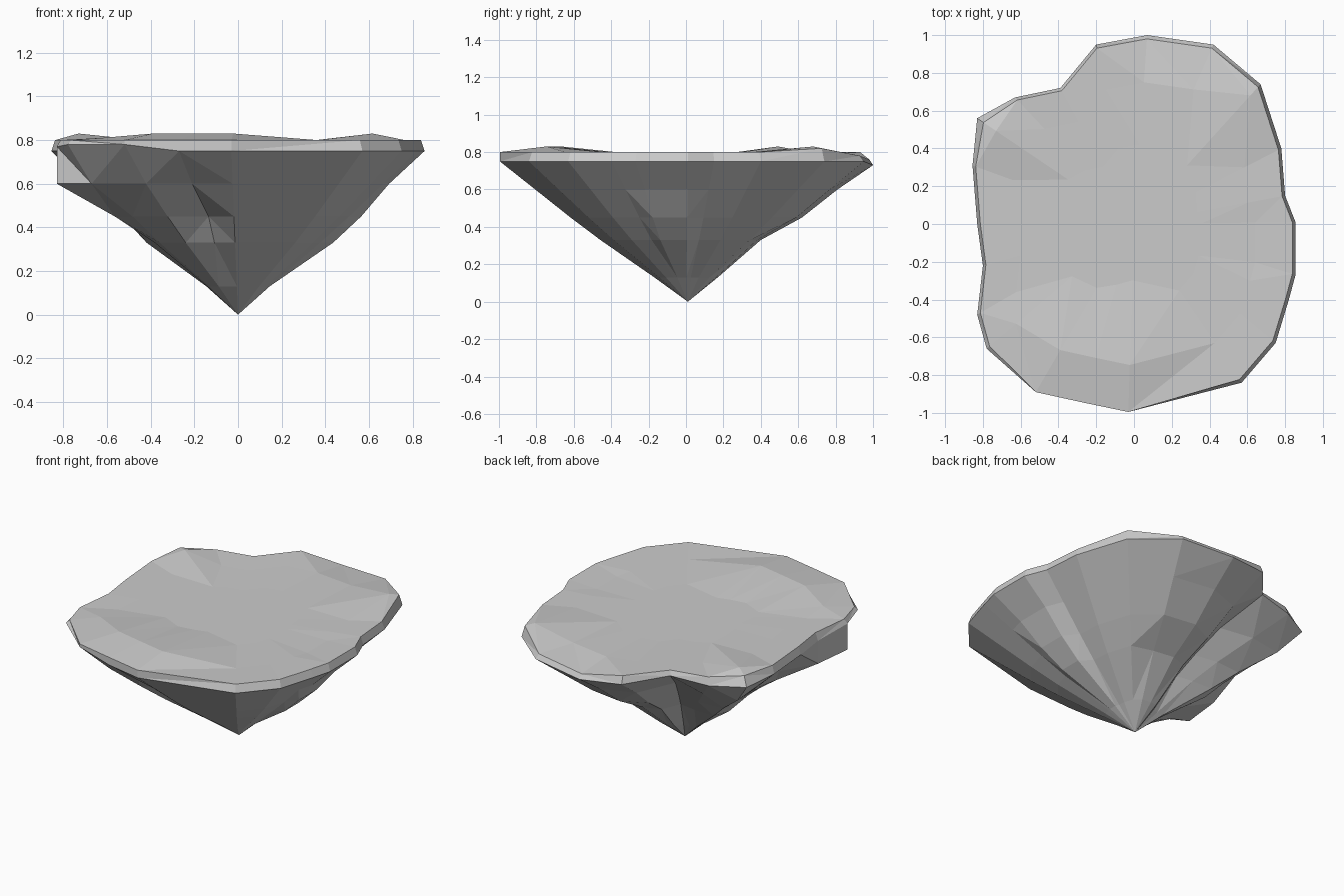
import bpy, bmesh

# Plan outline of the rock, counter-clockwise from the front
outline = [(-.03, -.995), (.57, -.84), (.75, -.63), (.82, -.40), (.855, -.27), (.855, .01),
           (.80, .15), (.78, .40), (.67, .74), (.42, .95), (.07, 1.0), (-.20, .95),
           (-.39, .72), (-.63, .67), (-.83, .56), (-.855, .31), (-.83, 0), (-.80, -.22),
           (-.83, -.48), (-.78, -.66), (-.52, -.89), (-.27, -.945)]
N = len(outline)

# Each ring: height, scale, {index: scale override}, {index: height override}
rings = [
    (.13, .17, {12: .15, 13: .15}, {}),
    (.33, .46, {4: .51, 5: .51, 9: .40, 10: .40, 11: .38, 12: .33, 13: .38,
                15: .49, 21: .40}, {}),
    (.45, .62, {4: .66, 5: .66, 12: .47, 13: .54, 11: .57, 17: .68, 18: .68, 21: .50}, {}),
    (.60, .81, {11: .77, 12: .67, 13: .77, 14: .85, 17: 1.0, 18: 1.0, 19: .86, 21: .78}, {}),
    (.75, 1.0, {}, {10: .73, 18: .77, 19: .78, 20: .78, 12: .77}),
    (.80, .98, {0: 1.0, 20: 1.0, 21: 1.0, 14: .96}, {8: .82, 10: .76, 9: .78, 14: .81}),
    (.795, .75, {14: .88, 8: .92, 19: .80},
     {0: .83, 21: .83, 20: .83, 19: .81, 14: .83, 8: .83, 10: .79, 4: .79, 5: .79}),
    (.79, .42, {0: .3, 20: .38, 21: .34}, {}),
]

bm = bmesh.new()
loops = []
for z, s, scales, heights in rings:
    loops.append([bm.verts.new((x * scales.get(i, s), y * scales.get(i, s), heights.get(i, z)))
                  for i, (x, y) in enumerate(outline)])

# Bands between rings, then the pointed base and the top centre
for a, b in zip(loops, loops[1:]):
    for i in range(N):
        j = (i + 1) % N
        bm.faces.new((a[i], a[j], b[j], b[i]))
tip = bm.verts.new((0, .01, 0))
centre = bm.verts.new((0, .1, .79))
for i in range(N):
    j = (i + 1) % N
    bm.faces.new((tip, loops[0][j], loops[0][i]))
    bm.faces.new((centre, loops[-1][i], loops[-1][j]))

bmesh.ops.triangulate(bm, faces=bm.faces[:])
bmesh.ops.recalc_face_normals(bm, faces=bm.faces[:])
mesh = bpy.data.meshes.new("floating_rock")
bm.to_mesh(mesh)
bm.free()
bpy.context.collection.objects.link(bpy.data.objects.new("floating_rock", mesh))
